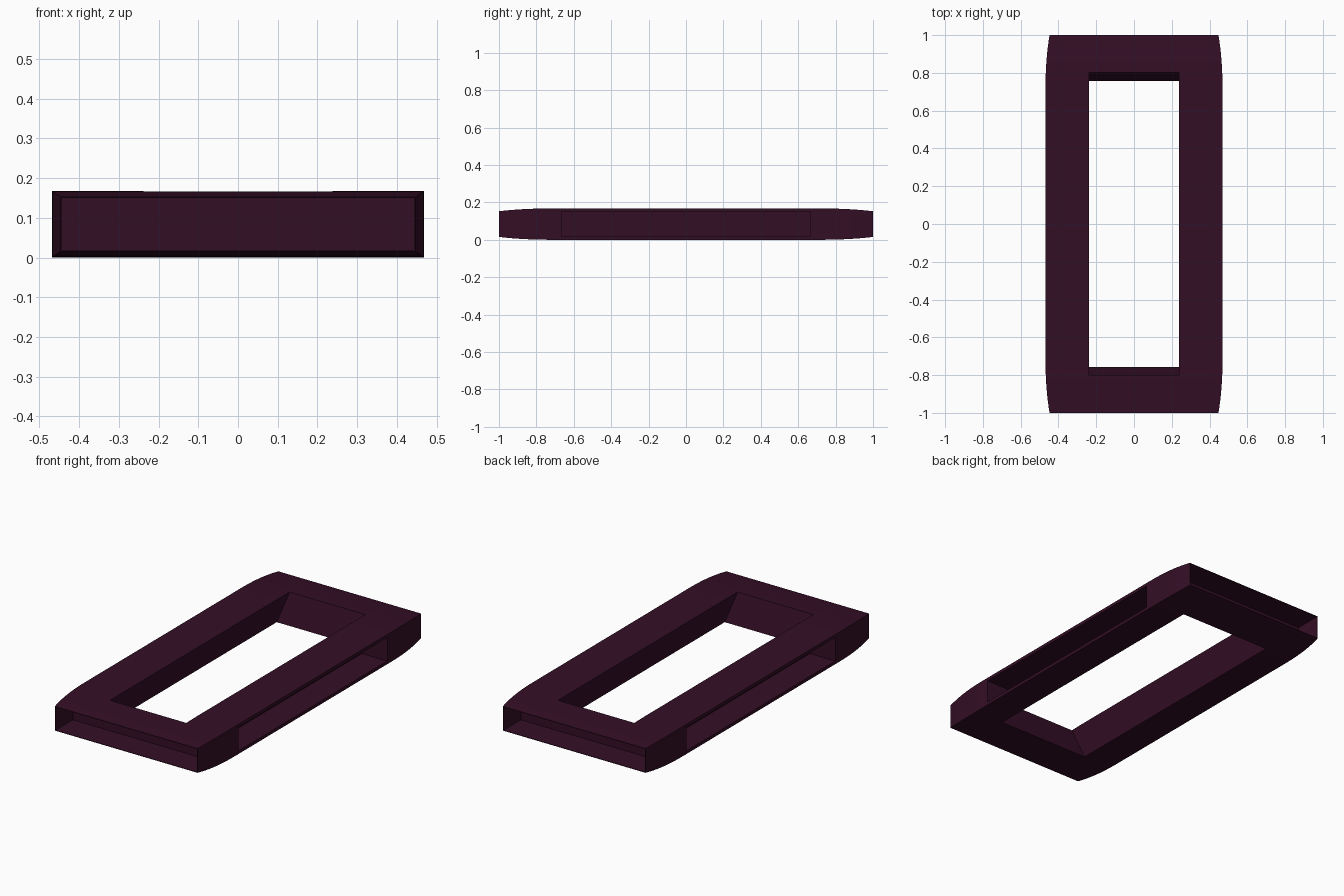
import bpy, bmesh

if "Cube" in bpy.data.objects:
    bpy.data.objects.remove(bpy.data.objects["Cube"])

W, H = 0.469, 0.168          # half width, height
PINCH = 0.022                # how far the sides close in at the ends
FLAT = 0.68                  # where the end rounding starts


def loft(name, loops):
    """Closed solid through a list of four-point loops."""
    bm = bmesh.new()
    rings = [[bm.verts.new(p) for p in loop] for loop in loops]
    for a, b in zip(rings, rings[1:]):
        for i in range(4):
            j = (i + 1) % 4
            bm.faces.new((a[i], a[j], b[j], b[i]))
    bm.faces.new(rings[0][::-1])
    bm.faces.new(rings[-1])
    bmesh.ops.recalc_face_normals(bm, faces=bm.faces)
    mesh = bpy.data.meshes.new(name)
    bm.to_mesh(mesh)
    bm.free()
    obj = bpy.data.objects.new(name, mesh)
    bpy.context.collection.objects.link(obj)
    return obj


def rect(x0, x1, y0, y1, z):
    return [(x0, y0, z), (x1, y0, z), (x1, y1, z), (x0, y1, z)]


def block(name, x0, x1, y0, y1, z0, z1):
    return loft(name, [rect(x0, x1, y0, y1, z0), rect(x0, x1, y0, y1, z1)])


# Bar body, rectangular in section, rounding gently inwards at both ends
N = 10
ends = [FLAT + (1 - FLAT) * i / N for i in range(N + 1)]
sections = []
for y in [-v for v in reversed(ends)] + ends:
    t = (abs(y) - FLAT) / (1 - FLAT)
    d = PINCH * t ** 2.5
    e = 0.7 * d
    w = W - d
    sections.append([(-w, y, e), (w, y, e), (w, y, H - e), (-w, y, H - e)])
frame = loft("frame", sections)

# Central opening with sloped walls, carried past both faces
def opening_loop(z):
    k = z / H
    x = 0.288 + (0.238 - 0.288) * k
    y = 0.757 + (0.803 - 0.757) * k
    return rect(-x, x, -y, y, z)

cutters = [loft("opening_cutter", [opening_loop(-0.05), opening_loop(H + 0.05)])]

# Recesses in both ends and both long sides
for s in (-1, 1):
    y0, y1 = sorted((s * 0.845, s * 1.1))
    cutters.append(block("end_recess_cutter", -0.443, 0.443, y0, y1, 0.0185, H - 0.0185))
    x0, x1 = sorted((s * 0.31, s * 0.6))
    cutters.append(block("side_recess_cutter", x0, x1, -0.665, 0.665, 0.018, H - 0.018))

bpy.context.view_layer.objects.active = frame
frame.select_set(True)
for c in cutters:
    c.hide_render = True
    m = frame.modifiers.new("cut", "BOOLEAN")
    m.operation = "DIFFERENCE"
    m.solver = "EXACT"
    m.object = c
    bpy.ops.object.modifier_apply(modifier=m.name)
for c in cutters:
    bpy.data.objects.remove(c, do_unlink=True)

bpy.ops.object.shade_smooth_by_angle(angle=0.35)

# Dark plum colour
mat = bpy.data.materials.new("dark_plum")
mat.diffuse_color = (0.034, 0.0045, 0.019, 1)
mat.use_nodes = True
mat.node_tree.nodes["Principled BSDF"].inputs["Base Color"].default_value = mat.diffuse_color
frame.data.materials.clear()
frame.data.materials.append(mat)
